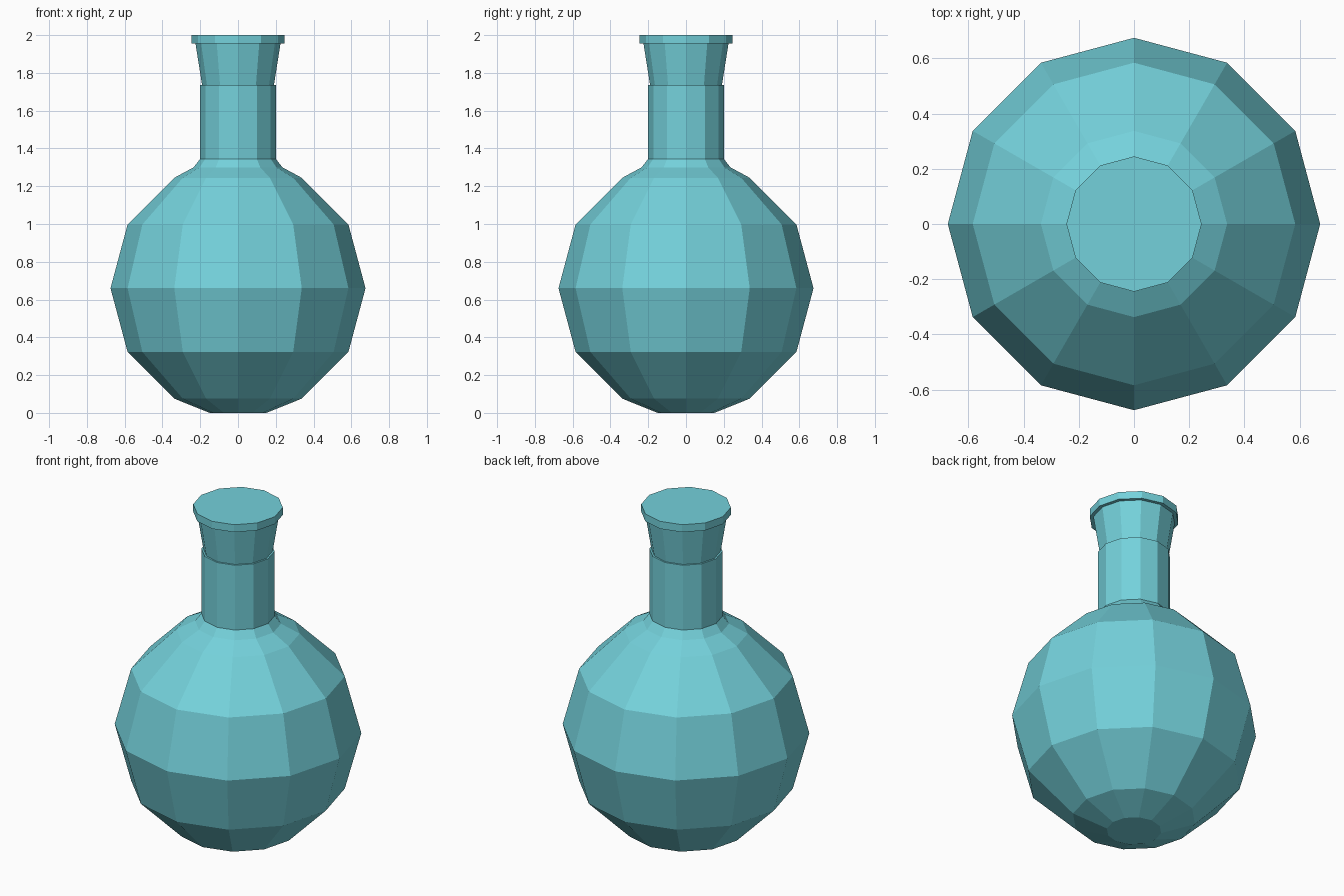
import bpy
import bmesh
from math import cos, sin, pi

SIDES = 12

cube = bpy.data.objects.get("Cube")
if cube:
    bpy.data.objects.remove(cube, do_unlink=True)

# Single teal colour
teal = bpy.data.materials.new("teal glass")
teal.use_nodes = True
colour = (0.175, 0.64, 0.71, 1)
teal.diffuse_color = colour
teal.node_tree.nodes["Principled BSDF"].inputs["Base Color"].default_value = colour


def lathe(name, profile):
    """Closed flat-shaded solid from (radius, height) rings, bottom to top."""
    bm = bmesh.new()
    angles = [2 * pi * i / SIDES for i in range(SIDES)]
    rings = [[bm.verts.new((r * cos(a), r * sin(a), z)) for a in angles]
             for r, z in profile]
    for low, high in zip(rings, rings[1:]):
        for i in range(SIDES):
            j = (i + 1) % SIDES
            bm.faces.new((low[i], low[j], high[j], high[i]))
    bm.faces.new(reversed(rings[0]))
    bm.faces.new(rings[-1])
    mesh = bpy.data.meshes.new(name)
    bm.to_mesh(mesh)
    bm.free()
    mesh.materials.append(teal)
    obj = bpy.data.objects.new(name, mesh)
    bpy.context.collection.objects.link(obj)
    return obj


# Round flask: sphere rings every 30 degrees, flattened base, short shoulder
radius, centre = 0.675, 0.66
sphere = [(radius * cos(k * pi / 6), centre + radius * sin(k * pi / 6))
          for k in range(-2, 3)]
lathe("flask_body", [(0.15, 0)] + sphere + [(0.235, 1.3), (0.2, 1.345)])

# Straight neck
lathe("flask_neck", [(0.2, 1.345), (0.2, 1.735)])

# Flared stopper with a wider rim
lathe("stopper", [(0.19, 1.735), (0.225, 1.955)])
lathe("stopper_rim", [(0.245, 1.955), (0.245, 2)])
